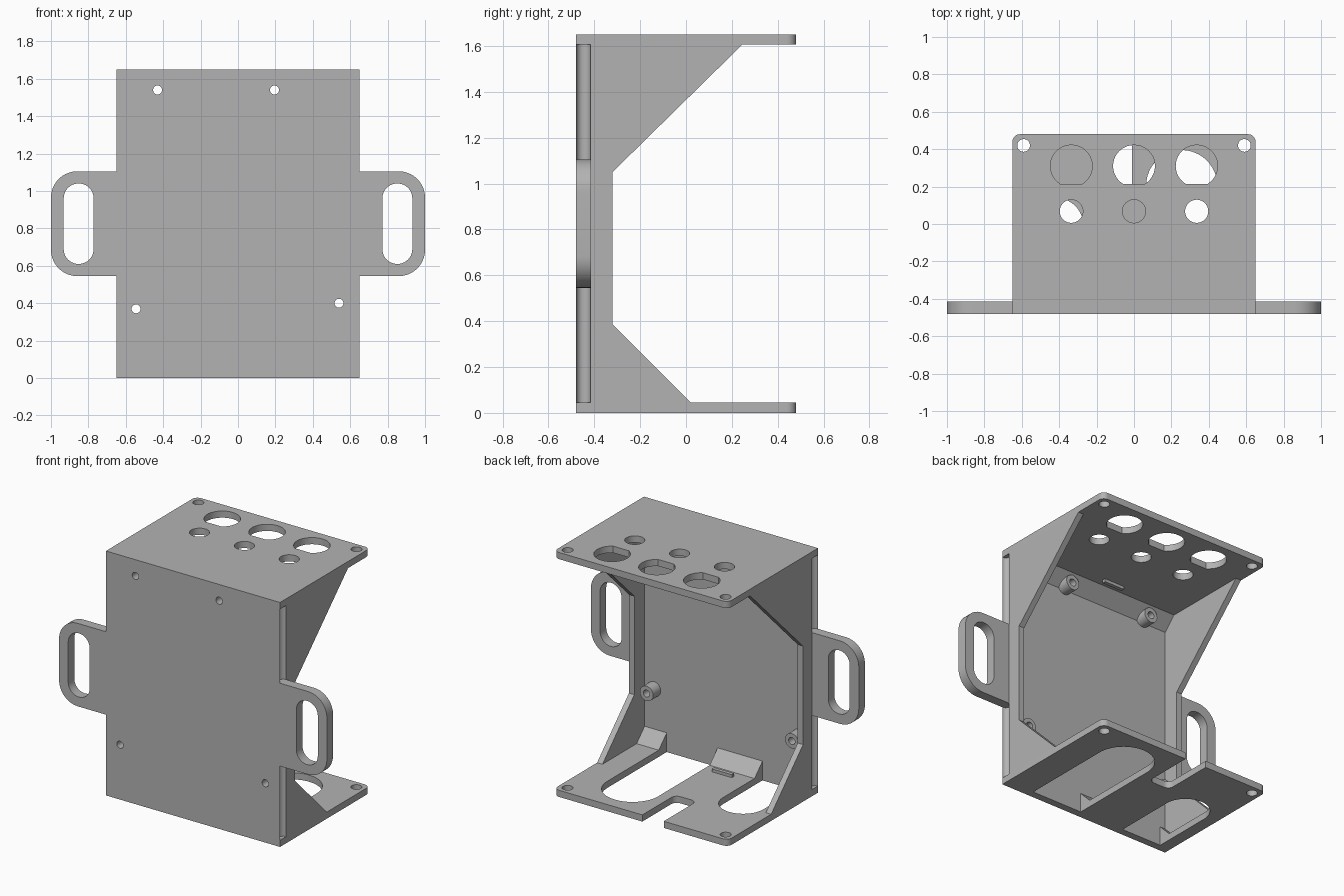
import bpy
import bmesh
import math

cube = bpy.data.objects.get("Cube")
if cube:
    bpy.data.objects.remove(cube, do_unlink=True)

# Material
GREY = (0.45, 0.45, 0.45, 1.0)
grey = bpy.data.materials.new("plain_grey")
grey.use_nodes = True
grey.diffuse_color = GREY
grey.node_tree.nodes["Principled BSDF"].inputs["Base Color"].default_value = GREY

# Main dimensions
W, D, H = 0.65, 0.48, 1.65      # half width, half depth, height
T = 0.045                       # sheet thickness
INNER = W - 0.04                # inside face of the side walls
BACK = -0.43                    # inside face of the front plate
EAR_BACK = -0.415

AXES = {
    "x": lambda u, v, w: (w, u, v),
    "y": lambda u, v, w: (u, w, v),
    "z": lambda u, v, w: (u, v, w),
}


def prism(name, points, axis, lo, hi):
    """Extrude a flat outline along an axis."""
    place = AXES[axis]
    bm = bmesh.new()
    a = [bm.verts.new(place(u, v, lo)) for u, v in points]
    b = [bm.verts.new(place(u, v, hi)) for u, v in points]
    n = len(points)
    bm.faces.new(a)
    bm.faces.new(b[::-1])
    for i in range(n):
        j = (i + 1) % n
        bm.faces.new((a[i], b[i], b[j], a[j]))
    bmesh.ops.recalc_face_normals(bm, faces=bm.faces)
    mesh = bpy.data.meshes.new(name)
    bm.to_mesh(mesh)
    bm.free()
    mesh.materials.append(grey)
    obj = bpy.data.objects.new(name, mesh)
    bpy.context.collection.objects.link(obj)
    return obj


def arc(cx, cy, r, start, end, steps):
    out = []
    for i in range(steps + 1):
        t = math.radians(start + (end - start) * i / steps)
        out.append((cx + r * math.cos(t), cy + r * math.sin(t)))
    return out


def circle(cx, cy, r, steps=32):
    return arc(cx, cy, r, 0, 360, steps)[:-1]


def rounded(x0, x1, y0, y1, radii):
    """Rectangle with radii for the corners: low-left, low-right, up-right, up-left."""
    out = []
    corners = ((x0, y0, 1, 1), (x1, y0, -1, 1), (x1, y1, -1, -1), (x0, y1, 1, -1))
    for k, ((x, y, sx, sy), r) in enumerate(zip(corners, radii)):
        if r:
            out += arc(x + sx * r, y + sy * r, r, 180 + 90 * k, 270 + 90 * k, 10)
        else:
            out.append((x, y))
    return out


def boxed(x0, x1, y0, y1):
    return rounded(x0, x1, y0, y1, (0, 0, 0, 0))


def cut(obj, outlines, axis, lo, hi):
    """Cut each outline through the object."""
    for points in outlines:
        tool = prism("cutter", points, axis, lo, hi)
        tool.hide_render = True
        mod = obj.modifiers.new("cut", "BOOLEAN")
        mod.operation = "DIFFERENCE"
        mod.solver = "EXACT"
        mod.object = tool
        bpy.context.view_layer.objects.active = obj
        bpy.ops.object.modifier_apply(modifier=mod.name)
        bpy.data.objects.remove(tool, do_unlink=True)


parts = []
sheet = rounded(-W, W, -D, D, (0, 0, 0.04, 0.04))
corner_holes = [circle(s * 0.59, 0.42, 0.034) for s in (-1, 1)]

# Top plate with flatted holes and small round holes
top = prism("top_plate", sheet, "z", H - T, H)
flat = math.degrees(math.asin(0.095 / 0.112))
columns = (-0.335, 0, 0.335)
big_holes = [arc(x, 0.31, 0.112, -flat, 180 + flat, 32) for x in columns]
small_holes = [circle(x, 0.068, 0.062) for x in columns]
cut(top, corner_holes + big_holes + small_holes, "z", H - 0.2, H + 0.1)
parts.append(top)

# Bottom plate with two round-ended slots and a rear notch
bottom = prism("bottom_plate", sheet, "z", 0, T)
slots = []
for cx, cy, r in ((0.255, 0.205, 0.19), (-0.42, -0.01, 0.15)):
    slots.append([(cx - r, BACK), (cx + r, BACK)] + arc(cx, cy, r, 0, 180, 32))
notch = rounded(-0.17, -0.01, 0.13, 0.6, (0.04, 0.04, 0, 0))
cut(bottom, corner_holes + slots + [notch], "z", -0.1, 0.2)
parts.append(bottom)

# Front plate with screw holes and half-round edge grooves
screws = ((-0.43, 1.54), (0.195, 1.54), (-0.545, 0.37), (0.54, 0.40))
screw_holes = [circle(x, z, 0.024, 24) for x, z in screws]
grooves = [circle(s * W, -0.447, 0.0315) for s in (-1, 1)]
front = prism("front_plate", boxed(-W, W, T, H - T), "y", -D, BACK)
cut(front, screw_holes, "y", -0.6, -0.2)
cut(front, grooves, "z", -0.1, H + 0.1)
parts.append(front)

# Side walls with sloped gussets
wall_outline = [(BACK, T), (0.02, T), (-0.32, 0.385), (-0.32, 1.05),
                (0.245, H - T), (BACK, H - T)]
for side, s in (("left", 1), ("right", -1)):
    lo, hi = sorted((s * INNER, s * W))
    wall = prism(side + "_wall", wall_outline, "x", lo, hi)
    cut(wall, grooves, "z", -0.1, H + 0.1)
    parts.append(wall)

    # Mounting ear with an elongated hole
    lo, hi = sorted((s * (INNER + 0.007), s))
    radii = (0, 0.14, 0.14, 0) if s > 0 else (0.14, 0, 0, 0.14)
    ear = prism(side + "_ear", rounded(lo, hi, 0.545, 1.105, radii), "y", -D, EAR_BACK)
    lo, hi = sorted((s * 0.772, s * 0.932))
    cut(ear, [rounded(lo, hi, 0.61, 1.04, (0.079,) * 4)], "y", -0.6, -0.2)
    parts.append(ear)

# Angled corner fillets inside the front plate
LEG = 0.085
low = [(BACK, T), (BACK + LEG, T), (BACK, T + LEG)]
high = [(y, H - z) for y, z in low]
for i, (x0, x1) in enumerate(((-INNER, -0.57), (-0.27, 0.065), (0.445, INNER))):
    parts.append(prism(f"bottom_fillet_{i + 1}", low, "x", x0, x1))
top_fillet = prism("top_fillet", high, "x", -INNER, INNER)
cut(top_fillet, screw_holes[:2], "y", -0.6, -0.2)
parts.append(top_fillet)

# Hollow standoffs behind the screw holes
for i, (x, z) in enumerate(screws):
    post = prism(f"standoff_{i + 1}", circle(x, z, 0.05), "y", BACK, -0.35)
    cut(post, [screw_holes[i]], "y", -0.6, -0.2)
    parts.append(post)

# Small retaining ribs on the inside of both plates
rib = boxed(-0.15, 0.0, -0.30, -0.275)
parts.append(prism("bottom_rib", rib, "z", T, T + 0.02))
parts.append(prism("top_rib", rib, "z", H - T - 0.02, H - T))

# Smooth the curved faces, keep the edges sharp
bpy.ops.object.select_all(action="DESELECT")
for obj in parts:
    obj.select_set(True)
bpy.context.view_layer.objects.active = parts[0]
bpy.ops.object.shade_smooth_by_angle(angle=math.radians(30))
